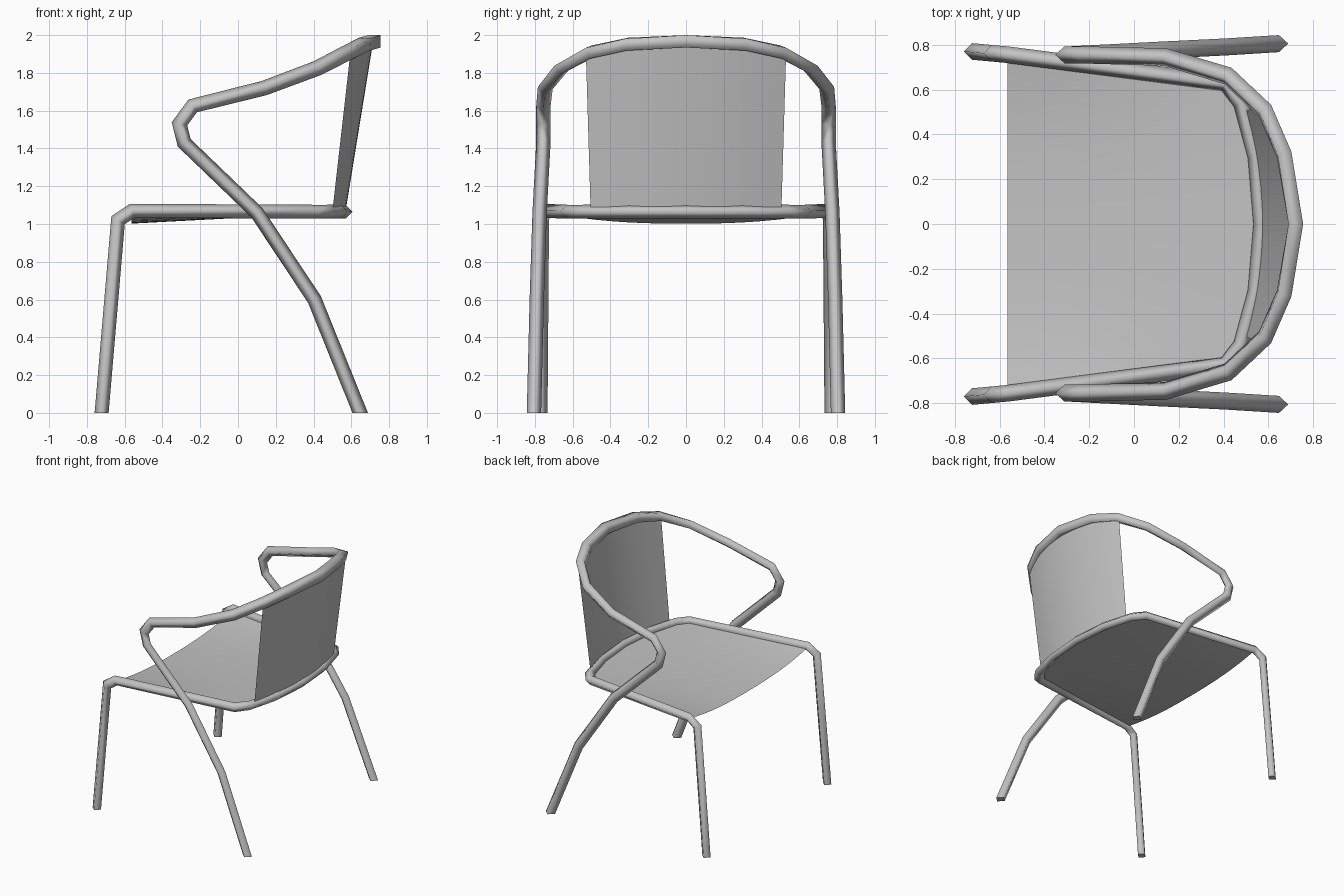
import bpy, bmesh, math
from mathutils import Vector, Matrix

cube = bpy.data.objects.get("Cube")
if cube:
    bpy.data.objects.remove(cube, do_unlink=True)

grey = bpy.data.materials.new("light grey")
grey.use_nodes = True
COLOUR = (0.55, 0.55, 0.55, 1)
grey.diffuse_color = COLOUR
grey.node_tree.nodes["Principled BSDF"].inputs["Base Color"].default_value = COLOUR


def make_object(name, bm):
    mesh = bpy.data.meshes.new(name)
    bm.to_mesh(mesh)
    bm.free()
    mesh.materials.append(grey)
    obj = bpy.data.objects.new(name, mesh)
    bpy.context.collection.objects.link(obj)
    return obj


def tube(name, points, radius, end_roll, end_scale=1.0, roll_span=5):
    """Four-sided tube along a half path from foot to centre line, mirrored in y."""
    pts = [Vector(p) for p in points]
    n = len(pts)
    dirs = [(b - a).normalized() for a, b in zip(pts, pts[1:])]
    d_in = [dirs[0]] + dirs
    d_out = dirs + [Vector((0, -1, 0))]
    tangents = [(a + b).normalized() for a, b in zip(d_in, d_out)]
    tangents[-1] = Vector((0, -1, 0))

    # Carry the section along the path without twist
    normals = [Vector((0, 1, 0))]
    normals[0] = (normals[0] - tangents[0] * normals[0].dot(tangents[0])).normalized()
    for a, b in zip(tangents, tangents[1:]):
        normals.append(a.rotation_difference(b) @ normals[-1])

    # Ease the section to the wanted roll at the centre line
    roll = math.atan2(normals[-1].z, normals[-1].x)
    quarter = math.pi / 2
    fix = (end_roll - roll + quarter / 2) % quarter - quarter / 2

    bm = bmesh.new()
    rings = []
    for i, p in enumerate(pts):
        f = max(0.0, 1 - (n - 1 - i) / roll_span)
        t = tangents[i]
        bend = d_out[i] - d_in[i]
        stretch = 0.0
        if 0 < i < n - 1 and bend.length > 1e-4:
            stretch = 1 / max(0.5, d_in[i].dot(t)) - 1
            bend.normalize()
        ring = []
        for k in range(4):
            v = Matrix.Rotation(fix * f + k * quarter, 3, t) @ normals[i]
            v = v * radius * (1 + (end_scale - 1) * f)
            v += bend * v.dot(bend) * stretch
            if i == 0:                      # foot cut level with the floor
                v -= dirs[0] * (v.z / dirs[0].z)
            ring.append(bm.verts.new(p + v))
        rings.append(ring)
    for a, b in zip(rings, rings[1:]):
        for k in range(4):
            j = (k + 1) % 4
            bm.faces.new((a[k], a[j], b[j], b[k])).smooth = True
    cap = bm.faces.new(rings[0][::-1])
    cap.smooth = False

    # Mirror to the other side and weld at the centre
    geom = bm.verts[:] + bm.edges[:] + bm.faces[:]
    copy = bmesh.ops.duplicate(bm, geom=geom)["geom"]
    for v in copy:
        if isinstance(v, bmesh.types.BMVert):
            v.co.y *= -1
    bmesh.ops.remove_doubles(bm, verts=bm.verts[:], dist=0.0005)
    bmesh.ops.recalc_face_normals(bm, faces=bm.faces[:])
    return make_object(name, bm)


def sheet(name, point, columns, rows):
    """Thin curved panel from point(v, u), v in -1..1 and u in 0..1."""
    bm = bmesh.new()
    grid = [[bm.verts.new(point(2 * c / columns - 1, r / rows))
             for c in range(columns + 1)] for r in range(rows + 1)]
    for a, b in zip(grid, grid[1:]):
        for c in range(columns):
            bm.faces.new((a[c], b[c], b[c + 1], a[c + 1])).smooth = True
    return make_object(name, bm)


# Front legs and the seat rail in one bent tube
rail = [(0.41, 0.63, 1.065), (0.48, 0.54, 1.065), (0.545, 0.30, 1.065), (0.57, 0, 1.065)]
tube("front_legs_and_seat_rail",
     [(-0.722, 0.77, 0), (-0.635, 0.762, 1.02), (-0.56, 0.755, 1.07)] + rail,
     0.037, 0.0)

# Rear legs, armrests and top rail in one bent tube
tube("rear_legs_and_armrests",
     [(0.647, 0.805, 0), (0.405, 0.79, 0.60), (0.10, 0.775, 1.06),
      (-0.285, 0.755, 1.43), (-0.31, 0.755, 1.53), (-0.24, 0.755, 1.625),
      (0.14, 0.745, 1.72), (0.42, 0.66, 1.825), (0.585, 0.505, 1.91),
      (0.67, 0.31, 1.952), (0.722, 0, 1.967)],
     0.038, math.pi / 4, 1.22)


def rail_x(y):
    """Depth of the rear seat rail at a sideways distance."""
    y = abs(y)
    for a, b in zip(rail, rail[1:]):
        if y >= b[1] - 1e-6:
            return b[0] + (a[0] - b[0]) * (y - b[1]) / (a[1] - b[1])


def seat_point(v, u):
    front = Vector((-0.565, 0.755 * v, 1.066 - 0.064 * (1 - abs(v) ** 2.5)))
    rear = Vector((rail_x(0.63 * v), 0.63 * v, 1.062))
    return front.lerp(rear, u)


def back_point(v, u):
    low = Vector((0.57 - 0.07 * v * v, 0.505 * v, 1.07))
    high = Vector((0.715 - 0.12 * v * v, 0.53 * v, 1.962 - 0.055 * v * v))
    return low.lerp(high, u)


# Sagging seat panel and curved backrest panel
sheet("seat", seat_point, 16, 4)
sheet("backrest", back_point, 12, 1)
